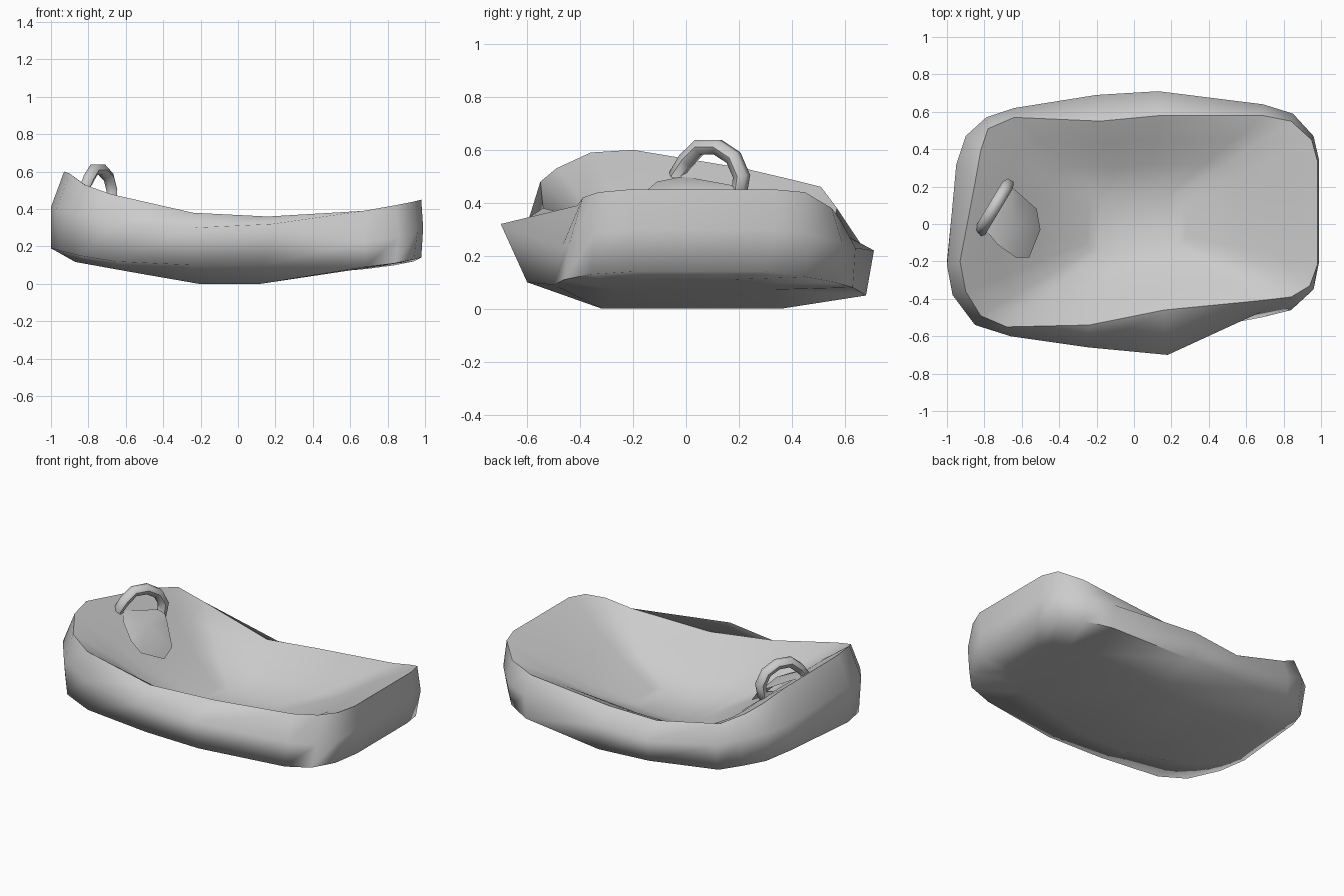
import bpy
import bmesh
import math

if "Cube" in bpy.data.objects:
    bpy.data.objects.remove(bpy.data.objects["Cube"], do_unlink=True)

CM = 0.01


def make_material(name, colour):
    material = bpy.data.materials.new(name)
    material.use_nodes = True
    material.diffuse_color = colour
    material.node_tree.nodes["Principled BSDF"].inputs["Base Color"].default_value = colour
    return material


grey = make_material("plain grey", (0.6, 0.6, 0.6, 1.0))


def finish(obj, angle):
    """Assign the material and smooth the shading."""
    obj.data.materials.clear()
    obj.data.materials.append(grey)
    bpy.ops.object.select_all(action="DESELECT")
    obj.select_set(True)
    bpy.context.view_layer.objects.active = obj
    bpy.ops.object.shade_smooth_by_angle(angle=math.radians(angle))


def mesh_object(name, bm):
    mesh = bpy.data.meshes.new(name)
    bm.to_mesh(mesh)
    bm.free()
    obj = bpy.data.objects.new(name, mesh)
    bpy.context.collection.objects.link(obj)
    return obj


def loft(name, point_rings, facing_up):
    """Skin the rings in order and bridge the last one front to back."""
    bm = bmesh.new()
    rings = [[bm.verts.new([c * CM for c in p]) for p in ring] for ring in point_rings]
    count = len(rings[0])
    half = count // 2
    quads = []
    for outer, inner in zip(rings, rings[1:]):
        for i in range(count):
            j = (i + 1) % count
            quads.append((outer[i], outer[j], inner[j], inner[i]))
    last = rings[-1]
    for i in range(-half // 2, half // 2 - 1):
        quads.append((last[i], last[i + 1], last[half - 2 - i], last[half - 1 - i]))
    for quad in quads:
        bm.faces.new(quad if facing_up else quad[::-1])
    return mesh_object(name, bm)


# Tray cross rings in hundredths, counter-clockwise from the front middle
rim = [(16, -46, 36), (67, -41, 39), (84, -39, 42), (94, -33, 44), (98, -22, 45),
       (98, 34, 45), (95, 45, 44), (84, 55, 38), (69, 58, 34), (14, 58, 29),
       (-18, 55, 27), (-64, 57, 38), (-78, 51, 46), (-82, 39, 49), (-85, 22, 53),
       (-93, -20, 60), (-90, -36, 59), (-82, -49, 53), (-68, -55, 48), (-24, -54, 38)]
belly = [(18, -70, 32), (68, -47, 23), (86, -44, 25), (96, -35, 28), (99, -20, 30),
         (99, 34, 30), (96, 47, 28), (85, 59, 25), (69, 64, 23), (13, 71, 22),
         (-20, 69, 20), (-64, 62, 26), (-79, 57, 32), (-90, 47, 35), (-95, 32, 36),
         (-100, -22, 41), (-97, -38, 40), (-85, -54, 37), (-66, -60, 32), (-24, -66, 30)]
foot = [(14, -60, 10), (68, -50, 9), (84, -46, 11), (94, -36, 13), (98, -20, 14),
        (98, 30, 14), (94, 45, 12), (84, 56, 10), (69, 63, 8), (14, 68, 5),
        (-20, 66, 6), (-65, 60, 10), (-78, 55, 14), (-88, 45, 16), (-95, 30, 19),
        (-100, -20, 19), (-96, -37, 18), (-84, -52, 15), (-66, -57, 12), (-24, -59, 10)]


def rocker(x):
    """Height of the curved underside, in hundredths."""
    return max(0, (x - 12) * 0.15, (-22 - x) * 0.18)


def dish_ring(reach, rise, bottom=6):
    """Shrink the rim towards the middle and sink it towards the bottom."""
    return [(x * reach, y * reach, bottom + (z - bottom) * rise) for x, y, z in rim]


# Tray: outer shell and the dished inside that shares its rim
floor = [(x * 0.87, y * 0.53, rocker(x * 0.87)) for x, y, _ in foot]
finish(loft("tray_shell", [rim, belly, foot, floor], False), 75)
dish = [rim] + [dish_ring(*step) for step in ((0.78, 0.72), (0.55, 0.38), (0.28, 0.12))]
finish(loft("tray_dish", dish, True), 75)

# Handle loop: a bent ring standing at the high end
loop_profile = [(-4, 50), (0, 56), (5, 61), (12, 61), (18, 57),
                (21, 50), (20, 43), (12, 40), (2, 43)]
curve = bpy.data.curves.new("handle_loop", "CURVE")
curve.dimensions = "3D"
curve.bevel_depth = 0.033
curve.bevel_resolution = 1
spline = curve.splines.new("POLY")
spline.points.add(len(loop_profile) - 1)
spline.use_cyclic_u = True
for point, (y, z) in zip(spline.points, loop_profile):
    point.co = ((-80 + 0.6 * y) * CM, y * CM, z * CM, 1)
loop = bpy.data.objects.new("handle_loop", curve)
bpy.context.collection.objects.link(loop)
bpy.ops.object.select_all(action="DESELECT")
loop.select_set(True)
bpy.context.view_layer.objects.active = loop
bpy.ops.object.convert(target="MESH")
finish(bpy.context.object, 60)

# Handle tongue: a leaf-shaped pad running down the dish from the loop
outline = [(-81, -1, 50), (-73, -11, 48), (-63, -18, 42), (-56, -18, 36), (-50, -3, 28),
           (-52, 8, 31), (-61, 16, 41), (-67, 21, 46)]
bm = bmesh.new()
edge = [bm.verts.new([c * CM for c in point]) for point in outline]
crown = bm.verts.new((-0.64, 0.0, 0.46))
for i, vert in enumerate(edge):
    bm.faces.new((vert, edge[(i + 1) % len(edge)], crown))
finish(mesh_object("handle_tongue", bm), 50)
